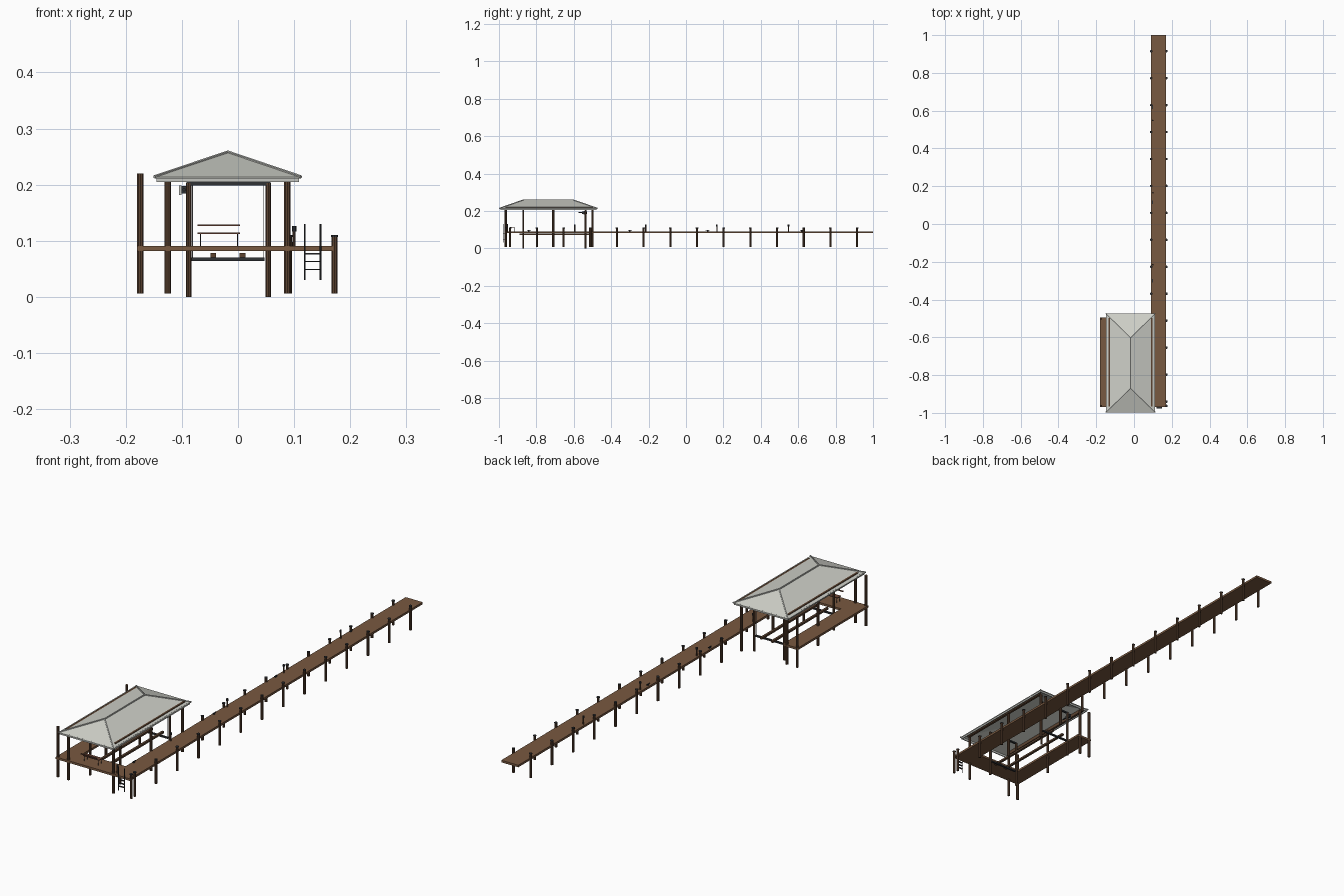
import bpy, bmesh, math
from mathutils import Vector

if "Cube" in bpy.data.objects:
    bpy.data.objects.remove(bpy.data.objects["Cube"])


def mat(name, c):
    m = bpy.data.materials.new(name)
    m.diffuse_color = (*c, 1)
    m.use_nodes = True
    m.node_tree.nodes["Principled BSDF"].inputs["Base Color"].default_value = m.diffuse_color
    return m


WOOD = mat("deck_wood", (0.19, 0.10, 0.052))
POST = mat("post_wood", (0.105, 0.055, 0.03))
RED = mat("bench_wood", (0.16, 0.065, 0.04))
ROOF = mat("roof_grey", (0.62, 0.63, 0.58))
TRIM = mat("trim_grey", (0.55, 0.56, 0.53))
DARK = mat("dark_metal", (0.03, 0.032, 0.036))
STEEL = mat("cable_steel", (0.35, 0.36, 0.37))


def make(name, bm, m):
    me = bpy.data.meshes.new(name)
    bmesh.ops.recalc_face_normals(bm, faces=bm.faces)
    bm.to_mesh(me)
    bm.free()
    me.materials.append(m)
    ob = bpy.data.objects.new(name, me)
    bpy.context.collection.objects.link(ob)
    return ob


def box(name, x0, x1, y0, y1, z0, z1, m):
    bm = bmesh.new()
    bmesh.ops.create_cube(bm, size=1)
    for v in bm.verts:
        v.co = ((x0 + x1) / 2 + v.co.x * (x1 - x0), (y0 + y1) / 2 + v.co.y * (y1 - y0),
                (z0 + z1) / 2 + v.co.z * (z1 - z0))
    return make(name, bm, m)


def rod(name, a, b, r, m, n=8):
    a, b = Vector(a), Vector(b)
    bm = bmesh.new()
    bmesh.ops.create_cone(bm, cap_ends=True, segments=n, radius1=r, radius2=r, depth=(b - a).length)
    q = (b - a).to_track_quat('Z', 'Y')
    for v in bm.verts:
        v.co = q @ v.co + (a + b) / 2
    return make(name, bm, m)


def post(name, x, y, z0, z1, r=0.006, m=POST):
    return rod(name, (x, y, z0), (x, y, z1), r, m, 10)


# Decks: long walkway, front deck and left finger
Z0, Z1 = 0.082, 0.091
box("walkway_deck", 0.09, 0.17, -0.97, 1.0, Z0, Z1, WOOD)
box("front_deck", -0.18, 0.09, -0.97, -0.885, Z0, Z1, WOOD)
box("left_deck", -0.18, -0.11, -0.885, -0.495, Z0, Z1, WOOD)

# Walkway pilings with dark caps
def piling(x, y):
    post("walkway_piling", x, y, 0.006, 0.107, 0.0055)
    post("piling_cap", x, y, 0.107, 0.110, 0.0068, DARK)


for i in range(14):
    y = 0.915 - i * 0.1427
    piling(0.172, y)
    if i < 10:
        piling(0.091, y)
piling(0.172, -0.963)

# Tall mooring posts on the left edge
for y in (-0.964, -0.5):
    post("mooring_post", -0.174, y, 0.006, 0.22)

# Roof posts and the beams that rest on them
for x, s in ((-0.125, -1), (0.088, 1)):
    for y in (-0.963, -0.71, -0.5):
        post("roof_post", x, y, 0.006, 0.208)
    cx = x + s * 0.006
    box("roof_beam", cx - 0.005, cx + 0.005, -0.965, -0.497, 0.205, 0.2213, POST)

# Hip roof shell
X0, X1, Y0, Y1, ZE, ZR = -0.149, 0.112, -0.997, -0.474, 0.214, 0.258
XC, R0, R1 = -0.018, -0.87, -0.602
bm = bmesh.new()
c = [bm.verts.new(p) for p in ((X0, Y0, ZE), (X1, Y0, ZE), (X1, Y1, ZE), (X0, Y1, ZE))]
ra, rb = bm.verts.new((XC, R0, ZR)), bm.verts.new((XC, R1, ZR))
for f in ((c[0], c[1], ra), (c[1], c[2], rb, ra), (c[2], c[3], rb), (c[3], c[0], ra, rb)):
    bm.faces.new(f)
roof = make("hip_roof", bm, ROOF)
sol = roof.modifiers.new("thickness", 'SOLIDIFY')
sol.thickness = 0.003

# Roof ridge and hip caps
ends = [(X0, Y0, R0), (X1, Y0, R0), (X0, Y1, R1), (X1, Y1, R1)]
for x, y, r in ends:
    rod("hip_cap", (x, y, ZE), (XC, r, ZR), 0.003, TRIM, 6)
rod("ridge_cap", (XC, R0, ZR), (XC, R1, ZR), 0.003, TRIM, 6)

# Fascia boards around the eave
FX0, FX1, FY0, FY1 = -0.145, 0.109, -0.993, -0.478
for x in (FX0, FX1 - 0.004):
    box("side_fascia", x, x + 0.004, FY0, FY1, 0.205, 0.2155, TRIM)
for y in (FY0, FY1 - 0.004):
    box("end_fascia", FX0 + 0.004, FX1 - 0.004, y, y + 0.004, 0.205, 0.2155, TRIM)

# Boat lift: posts, top beams, cables and cradle
for y in (-0.87, -0.537):
    for x in (-0.088, 0.054):
        post("lift_post", x, y, 0.0, 0.203, 0.005)
    box("lift_top_beam", -0.092, 0.058, y - 0.004, y + 0.004, 0.199, 0.205, DARK)
    for x in (-0.081, 0.046):
        rod("lift_cable", (x, y, 0.067), (x, y, 0.2), 0.0008, STEEL, 6)
    box("cradle_beam", -0.083, 0.047, y - 0.004, y + 0.004, 0.064, 0.07, DARK)
for x in (-0.044, 0.008):
    box("lift_bunk", x - 0.005, x + 0.005, -0.89, -0.515, 0.07, 0.078, POST)

# Lift motor
box("lift_motor", -0.101, -0.093, -0.555, -0.53, 0.184, 0.198, DARK)
box("motor_control", -0.105, -0.101, -0.548, -0.534, 0.182, 0.199, TRIM)
rod("motor_shaft", (-0.096, -0.575, 0.191), (-0.096, -0.555, 0.191), 0.003, DARK)

# Bench on the front deck
box("bench_seat", -0.072, 0.004, -0.94, -0.917, 0.112, 0.115, RED)
box("bench_back", -0.072, 0.004, -0.957, -0.952, 0.126, 0.1295, RED)
for x in (-0.067, -0.001):
    for y in (-0.938, -0.919):
        rod("bench_leg", (x, y, Z1), (x, y, 0.112), 0.0011, DARK, 6)

# Boarding ladder at the front
for x in (0.119, 0.147):
    rod("ladder_rail", (x, -0.974, 0.03), (x, -0.974, 0.13), 0.0014, DARK)
for z in (0.049, 0.063, 0.077):
    box("ladder_rung", 0.119, 0.147, -0.978, -0.97, z - 0.001, z + 0.001, DARK)

# Small deck pedestals and cleats
for y in (-0.97 + 0.015, -0.595, -0.215, 0.165, 0.548):
    post("light_pedestal", 0.1, y, Z1, 0.117, 0.003)
    post("light_cap", 0.1, y, 0.117, 0.126, 0.0042, DARK)
for y in (-0.84, -0.3, 0.115, 0.62):
    box("cleat_base", 0.096, 0.1, y - 0.004, y + 0.004, Z1, 0.095, DARK)
    box("cleat_horn", 0.0965, 0.0995, y - 0.01, y + 0.01, 0.095, 0.098, DARK)
